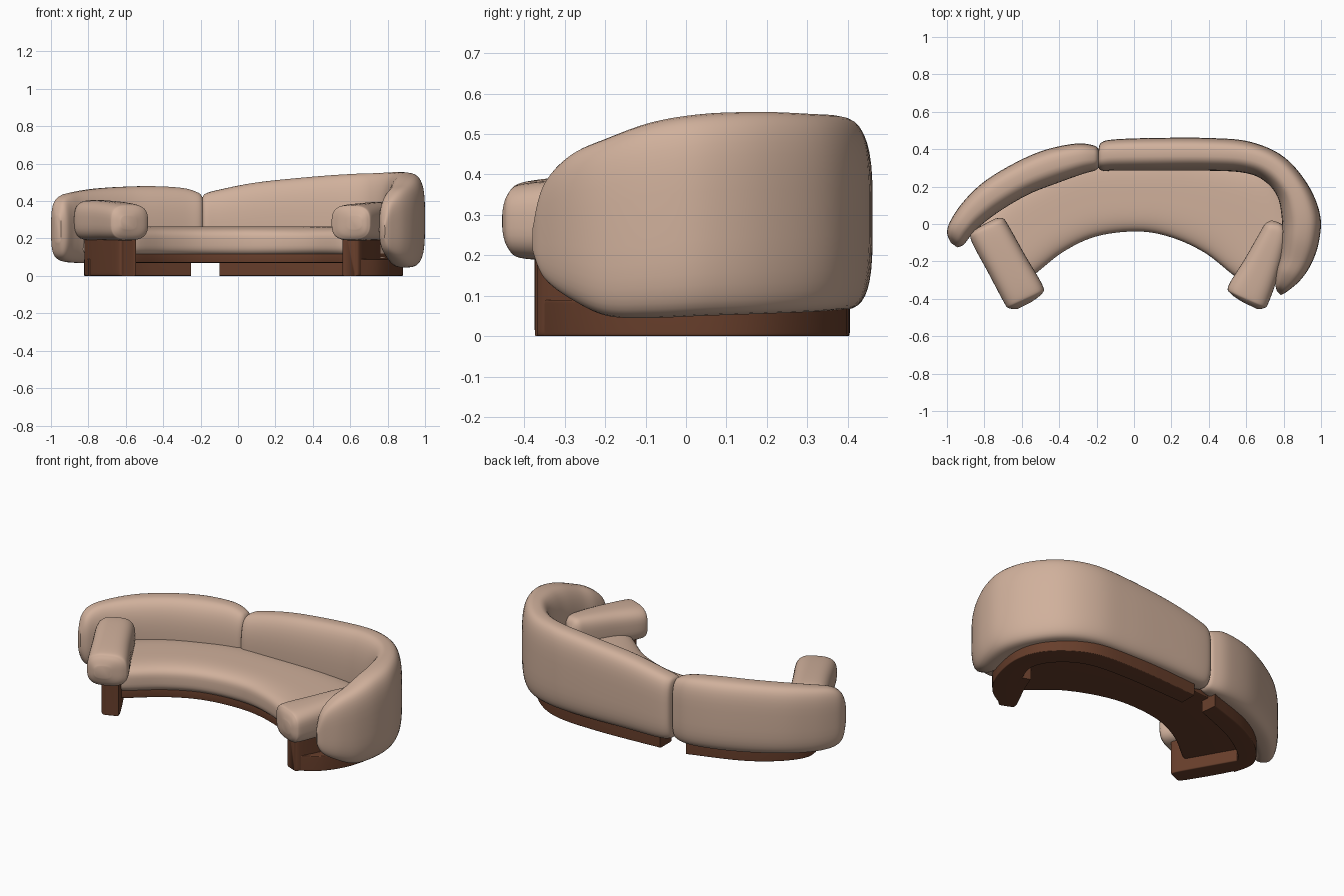
import bpy, bmesh, math
from mathutils import Vector


def material(name, rgb):
    m = bpy.data.materials.new(name)
    m.diffuse_color = (*rgb, 1)
    return m


FABRIC = material("beige fabric", (0.63, 0.435, 0.33))
WOOD = material("dark brown wood", (0.135, 0.048, 0.024))


def spline(p0, p1, p2, p3, t):
    return 0.5 * (2 * p1 + (p2 - p0) * t + (2 * p0 - 5 * p1 + 4 * p2 - p3) * t * t
                  + (3 * p1 - p0 - 3 * p2 + p3) * t ** 3)


def loft(name, mat, rows, inner=2.5, outer=3.5, steps=6, sides=40):
    """Skin rounded sections. Row: inner x, y, outer x, y, bottom z, top z."""
    rows = [Vector(r) for r in rows]
    last = len(rows) - 1
    path = []
    for i in range(last):
        a, b = rows[max(i - 1, 0)], rows[min(i + 2, last)]
        path += [spline(a, rows[i], rows[i + 1], b, k / steps) for k in range(steps)]
    path.append(rows[-1])
    bm = bmesh.new()
    rings = []
    for xi, yi, xo, yo, zb, zt in path:
        ring = []
        for k in range(sides):
            ang = math.tau * (k + 0.5) / sides
            c, s = math.cos(ang), math.sin(ang)
            e = 2 / (outer if c > 0 else inner)
            u = 0.5 + 0.5 * math.copysign(abs(c) ** e, c)
            w = 0.5 + 0.5 * math.copysign(abs(s) ** e, s)
            ring.append(bm.verts.new((xi + (xo - xi) * u, yi + (yo - yi) * u,
                                      zb + (zt - zb) * w)))
        rings.append(ring)
    for r0, r1 in zip(rings, rings[1:]):
        for k in range(sides):
            n = (k + 1) % sides
            bm.faces.new((r0[k], r0[n], r1[n], r1[k]))
    bm.faces.new(rings[0])
    bm.faces.new(rings[-1])
    bmesh.ops.recalc_face_normals(bm, faces=bm.faces)
    me = bpy.data.meshes.new(name)
    bm.to_mesh(me)
    bm.free()
    me.materials.append(mat)
    ob = bpy.data.objects.new(name, me)
    bpy.context.collection.objects.link(ob)
    bpy.ops.object.select_all(action='DESELECT')
    ob.select_set(True)
    bpy.context.view_layer.objects.active = ob
    bpy.ops.object.shade_smooth_by_angle(angle=math.radians(45))
    return ob


# Right backrest: tall, wraps round the right end
loft("right_backrest", FABRIC, [
    (-0.19, 0.30, -0.19, 0.40, 0.10, 0.42),
    (-0.17, 0.285, -0.175, 0.435, 0.08, 0.44),
    (-0.10, 0.285, -0.11, 0.452, 0.07, 0.46),
    (0.10, 0.285, 0.10, 0.46, 0.07, 0.50),
    (0.38, 0.285, 0.40, 0.46, 0.065, 0.53),
    (0.58, 0.275, 0.62, 0.44, 0.065, 0.545),
    (0.69, 0.235, 0.80, 0.36, 0.06, 0.55),
    (0.765, 0.15, 0.93, 0.21, 0.055, 0.555),
    (0.79, 0.03, 0.995, 0.05, 0.05, 0.55),
    (0.79, -0.07, 0.99, -0.09, 0.045, 0.53),
    (0.78, -0.17, 0.95, -0.21, 0.05, 0.49),
    (0.76, -0.25, 0.89, -0.30, 0.09, 0.45),
    (0.755, -0.32, 0.82, -0.36, 0.14, 0.38),
    (0.765, -0.36, 0.785, -0.38, 0.20, 0.28)])

# Left backrest: lower, ends in a rounded nose
loft("left_backrest", FABRIC, [
    (-0.19, 0.30, -0.19, 0.40, 0.10, 0.42),
    (-0.21, 0.285, -0.215, 0.42, 0.08, 0.445),
    (-0.28, 0.265, -0.31, 0.43, 0.07, 0.47),
    (-0.42, 0.215, -0.48, 0.395, 0.07, 0.48),
    (-0.56, 0.16, -0.65, 0.32, 0.07, 0.477),
    (-0.70, 0.08, -0.81, 0.22, 0.07, 0.467),
    (-0.81, 0.0, -0.92, 0.11, 0.07, 0.45),
    (-0.87, -0.06, -0.985, 0.01, 0.08, 0.43),
    (-0.91, -0.11, -0.999, -0.05, 0.11, 0.39),
    (-0.945, -0.125, -0.98, -0.10, 0.18, 0.32)])

# Curved seat cushion and the wooden panel below it
SEAT = [(-0.60, -0.29, -0.83, 0.0), (-0.54, -0.275, -0.80, 0.05),
        (-0.38, -0.15, -0.60, 0.21), (-0.20, -0.066, -0.30, 0.34),
        (0.02, -0.04, 0.0, 0.36), (0.20, -0.072, 0.32, 0.36),
        (0.38, -0.155, 0.70, 0.27), (0.54, -0.28, 0.84, 0.06),
        (0.60, -0.30, 0.84, -0.02)]
loft("seat", FABRIC, [(*r, 0.095, 0.265) for r in SEAT], inner=3.5, outer=3.5, sides=56)
panel = []
for xi, yi, xo, yo in SEAT:
    a, b = Vector((xi, yi)), Vector((xo, yo))
    f, g = a.lerp(b, 0.06), a.lerp(b, 0.92)
    panel.append((f.x, f.y, g.x, g.y, 0.07, 0.12))
loft("seat_panel", WOOD, panel, inner=20, outer=20)

# Bolster armrests
loft("left_armrest", FABRIC, [
    (-0.74, 0.03, -0.80, 0.0, 0.25, 0.34),
    (-0.70, 0.03, -0.86, -0.04, 0.20, 0.39),
    (-0.67, -0.01, -0.87, -0.09, 0.19, 0.405),
    (-0.58, -0.17, -0.78, -0.26, 0.19, 0.40),
    (-0.49, -0.325, -0.695, -0.42, 0.19, 0.385),
    (-0.49, -0.37, -0.67, -0.45, 0.205, 0.365),
    (-0.545, -0.415, -0.625, -0.455, 0.25, 0.32)], inner=3, outer=3)
loft("right_armrest", FABRIC, [
    (0.735, 0.02, 0.77, 0.01, 0.25, 0.34),
    (0.70, 0.0, 0.81, -0.02, 0.20, 0.385),
    (0.67, -0.05, 0.82, -0.09, 0.19, 0.395),
    (0.59, -0.19, 0.78, -0.25, 0.19, 0.39),
    (0.505, -0.33, 0.72, -0.42, 0.19, 0.38),
    (0.52, -0.375, 0.695, -0.45, 0.205, 0.365),
    (0.585, -0.42, 0.66, -0.455, 0.25, 0.32)], inner=3, outer=3)

# Slab legs under the armrests
loft("left_leg", WOOD, [(-0.56, -0.345, -0.61, -0.365, 0, 0.24),
                        (-0.55, -0.32, -0.645, -0.36, 0, 0.24),
                        (-0.65, -0.14, -0.75, -0.19, 0, 0.24),
                        (-0.73, 0.0, -0.82, -0.05, 0, 0.24)], inner=20, outer=20)
loft("right_leg", WOOD, [(0.575, -0.345, 0.625, -0.365, 0, 0.24),
                         (0.56, -0.315, 0.655, -0.355, 0, 0.24),
                         (0.63, -0.17, 0.73, -0.21, 0, 0.24),
                         (0.68, -0.05, 0.77, -0.08, 0, 0.24)], inner=20, outer=20)

# Plinth bands following the backrests
loft("right_plinth", WOOD, [(*r, 0, 0.09) for r in (
    (-0.10, 0.28, -0.10, 0.385), (0.30, 0.29, 0.30, 0.405), (0.55, 0.265, 0.60, 0.38),
    (0.70, 0.17, 0.80, 0.25), (0.76, 0.05, 0.88, 0.08), (0.72, -0.08, 0.85, -0.13),
    (0.64, -0.22, 0.76, -0.28), (0.58, -0.32, 0.64, -0.36))], inner=20, outer=20)
loft("left_plinth", WOOD, [(*r, 0, 0.09) for r in (
    (-0.25, 0.27, -0.26, 0.37), (-0.50, 0.17, -0.55, 0.27), (-0.66, 0.07, -0.73, 0.15),
    (-0.73, -0.01, -0.82, 0.02), (-0.71, -0.08, -0.80, -0.11))], inner=20, outer=20)
